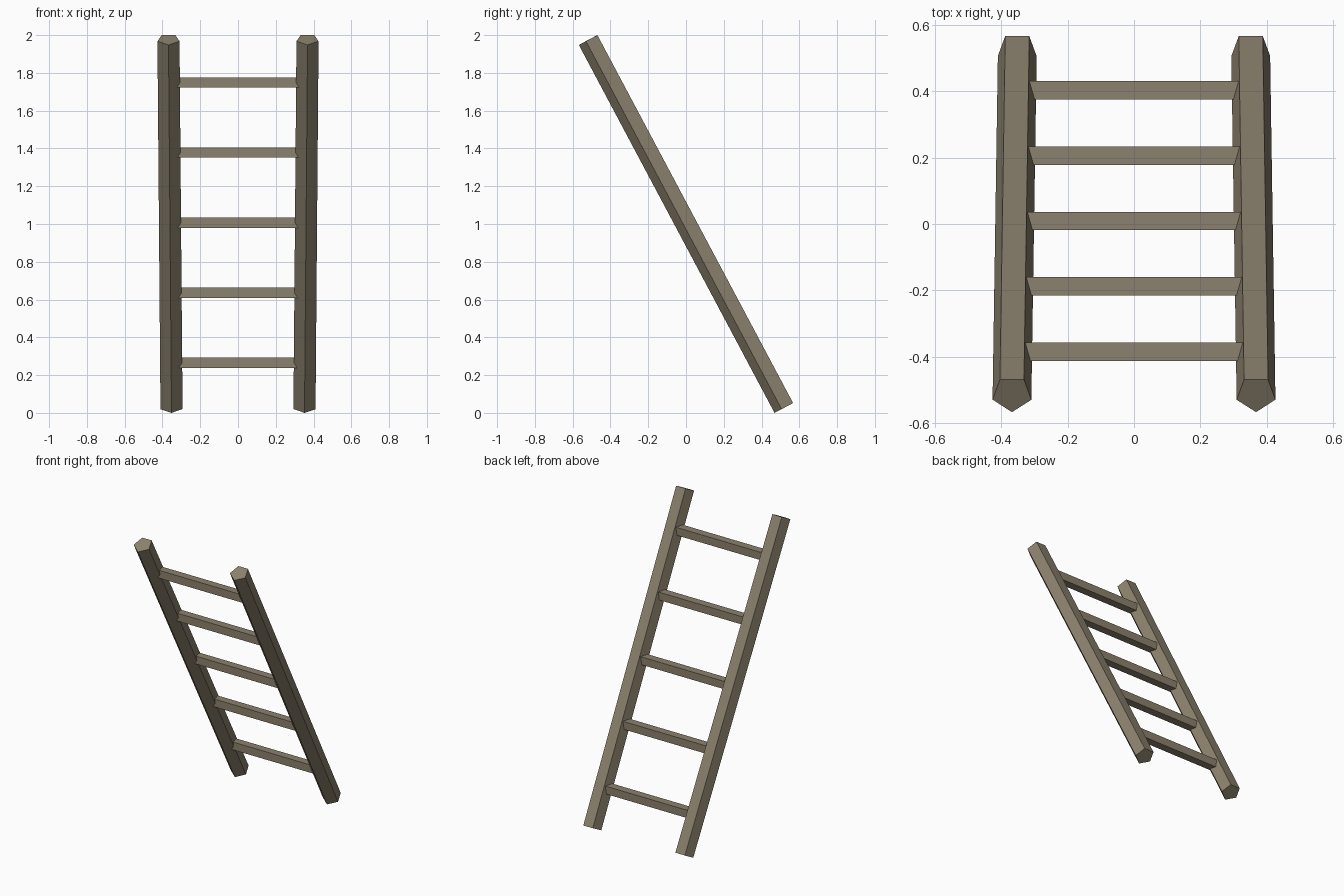
import bpy, bmesh, math
from mathutils import Vector

if "Cube" in bpy.data.objects:
    bpy.data.objects.remove(bpy.data.objects["Cube"])

wood = bpy.data.materials.new("weathered wood")
wood.diffuse_color = (0.26, 0.22, 0.153, 1)
wood.use_nodes = True
wood.node_tree.nodes["Principled BSDF"].inputs["Base Color"].default_value = wood.diffuse_color


def finish(name, bm):
    bmesh.ops.recalc_face_normals(bm, faces=bm.faces)
    mesh = bpy.data.meshes.new(name)
    bm.to_mesh(mesh)
    bm.free()
    mesh.materials.append(wood)
    obj = bpy.data.objects.new(name, mesh)
    bpy.context.collection.objects.link(obj)
    return obj


def rail(name, side, radius=0.0615):
    """Leaning five-sided pole, flat face up, ridge on the underside."""
    foot = Vector((side * 0.352, 0.523, 0.029))
    head = Vector((side * 0.368, -0.513, 1.9766))
    axis = (head - foot).normalized()
    across = Vector((1, 0, 0))
    across = (across - axis * across.dot(axis)).normalized()
    under = across.cross(axis)
    if under.y > 0:
        under = -under
    bm = bmesh.new()
    rings = []
    for end in (foot, head):
        rings.append([bm.verts.new(end + radius * (under * math.cos(a) + across * math.sin(a)))
                      for a in (math.tau * i / 5 for i in range(5))])
    low, high = rings
    bm.faces.new(low)
    bm.faces.new(high)
    for i in range(5):
        j = (i + 1) % 5
        bm.faces.new((low[i], low[j], high[j], high[i]))
    return finish(name, bm)


def rung(name, y, z):
    """Square bar let into both rails."""
    bm = bmesh.new()
    bmesh.ops.create_cube(bm, size=1)
    bmesh.ops.scale(bm, vec=(0.69, 0.055, 0.054), verts=bm.verts)
    bmesh.ops.translate(bm, vec=(0, y, z), verts=bm.verts)
    return finish(name, bm)


# Side rails, slightly wider apart at the top
rail("left_rail", -1)
rail("right_rail", 1)

# Five evenly spaced rungs
for i in range(5):
    rung(f"rung_{i + 1}", 0.403 - 0.197 * i, 0.265 + 0.371 * i)
